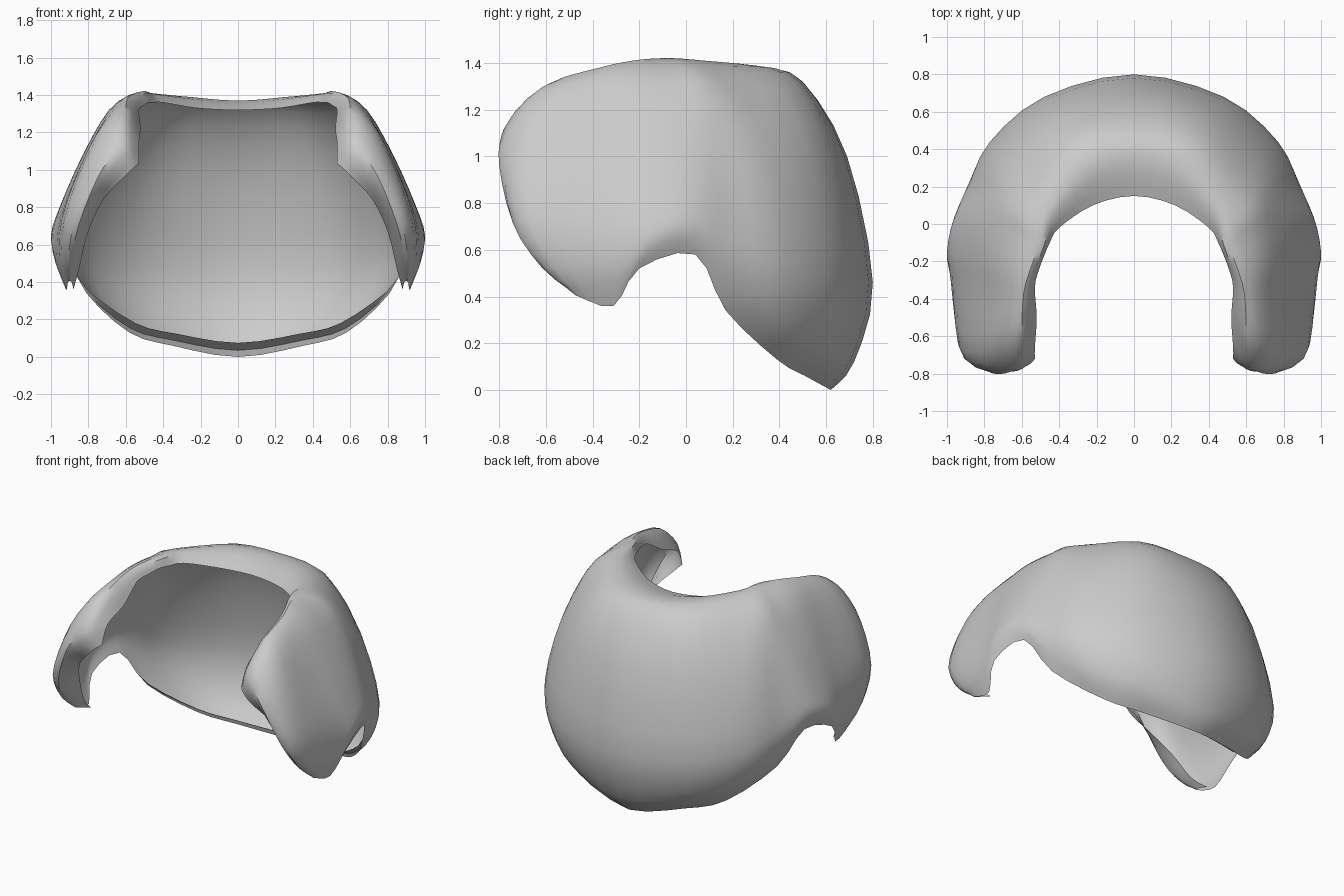
import bpy
import bmesh
from mathutils import Vector

if "Cube" in bpy.data.objects:
    bpy.data.objects.remove(bpy.data.objects["Cube"], do_unlink=True)

# Cross-sections in hundredths of a unit, each running from the upper opening,
# over the crest and down the outside to the lower edge.
back_centre = [(0, 15, 132), (0, 34, 137), (0, 50, 132), (0, 69, 100),
               (0, 80, 46), (0, 72, 12), (0, 62, 0)]
back_side = [(22, 10, 133), (26, 29, 139), (33, 46, 131), (41, 60, 100),
             (48, 68, 48), (43, 62, 18), (35, 51, 6)]
back_corner = [(40, -2, 136), (46, 8, 141), (58, 22, 129), (70, 36, 98),
               (77, 44, 54), (71, 42, 28), (58, 39, 13)]
side_rear = [(45, -10, 136), (49, -4, 142), (65, 8, 132), (79, 16, 102),
             (88, 21, 66), (87, 20, 48), (81, 17, 34)]
ear_rear = [(48, -17, 136), (51, -12, 142), (67, -4, 132), (82, 1, 107),
            (93, 4, 80), (96, 4, 68), (93, 4, 58)]
ear_front = [(51, -25, 134), (55, -23, 141), (69, -22, 132), (83, -18, 108),
             (95, -16, 81), (100, -15, 65), (97, -20, 52)]
side_front = [(53, -34, 132), (59, -37, 138), (70, -39, 129), (83, -38, 105),
              (95, -34, 76), (98, -29, 54), (92, -31, 36)]
cheek = [(52, -50, 122), (60, -59, 131), (72, -65, 122), (84, -68, 100),
         (93, -67, 73), (94, -56, 52), (91, -46, 40)]
front_ridge = [(53, -66, 115), (59, -75, 115), (66, -79, 109), (75, -80, 96),
               (85, -74, 71), (89, -61, 52), (89, -45, 40)]
curled_edge = [(53, -72, 103), (56, -75, 101), (62, -75, 95), (72, -69, 84),
               (80, -58, 67), (85, -46, 47), (88, -34, 36)]
SECTIONS = [back_centre, back_side, back_corner, side_rear, ear_rear,
            ear_front, side_front, cheek, front_ridge, curled_edge]
STEPS = 3


def smooth_path(points, before=None):
    """Resample a path with a spline that passes through every point."""
    padded = [before or points[0]] + points + [points[-1]]
    result = []
    for a, b, c, d in zip(padded, padded[1:], padded[2:], padded[3:]):
        for step in range(STEPS):
            t = step / STEPS
            result.append(b + 0.5 * t * ((c - a)
                          + t * (2 * a - 5 * b + 4 * c - d)
                          + t * t * (3 * (b - c) + d - a)))
    result.append(points[-1])
    return result


def mirrored(point):
    return Vector((-point.x, point.y, point.z))


def loft(sections):
    """Spline the sections both ways into an even grid of points."""
    profiles = [smooth_path([Vector(p) / 100 for p in s]) for s in sections]
    rails = [smooth_path(list(rail), mirrored(rail[1])) for rail in zip(*profiles)]
    return [list(section) for section in zip(*rails)]


def add_lower_rim(grid):
    """Turn the rear lower edge up and inward, fading out toward the sides."""
    for section in grid:
        edge = section[-1]
        fade = max(0, 1 - edge.z / 0.4) if edge.y > 0 else 0
        inward = Vector((-0.4 * edge.x, -edge.y, 0)).normalized()
        for depth, rise in ((0.01, 0.035), (0.09, 0.075)):
            section.append(edge + fade * (depth * inward + Vector((0, 0, rise))))


def build_shell(name, grid, material):
    bm = bmesh.new()
    verts = [[bm.verts.new(p) for p in section] for section in grid]
    for left, right in zip(verts, verts[1:]):
        for j in range(len(left) - 1):
            bm.faces.new((left[j], right[j], right[j + 1], left[j + 1]))
    # Close up the rim where it has faded to nothing
    bmesh.ops.remove_doubles(bm, verts=bm.verts, dist=0.001)
    mesh = bpy.data.meshes.new(name)
    bm.to_mesh(mesh)
    bm.free()
    mesh.materials.append(material)
    shell = bpy.data.objects.new(name, mesh)
    bpy.context.collection.objects.link(shell)
    mirror = shell.modifiers.new("Mirror", "MIRROR")
    mirror.use_clip = True
    mirror.merge_threshold = 0.001
    return shell


# Plain grey surface
grey = bpy.data.materials.new("plain_grey")
grey.use_nodes = True
colour = (0.6, 0.6, 0.6, 1)
grey.diffuse_color = colour
grey.node_tree.nodes["Principled BSDF"].inputs["Base Color"].default_value = colour

# Wrapped shell, open at the front, top and bottom
shell_grid = loft(SECTIONS)
add_lower_rim(shell_grid)
wrapped_shell = build_shell("wrapped_shell", shell_grid, grey)

bpy.ops.object.select_all(action="DESELECT")
wrapped_shell.select_set(True)
bpy.context.view_layer.objects.active = wrapped_shell
bpy.ops.object.shade_smooth_by_angle(angle=0.7)
